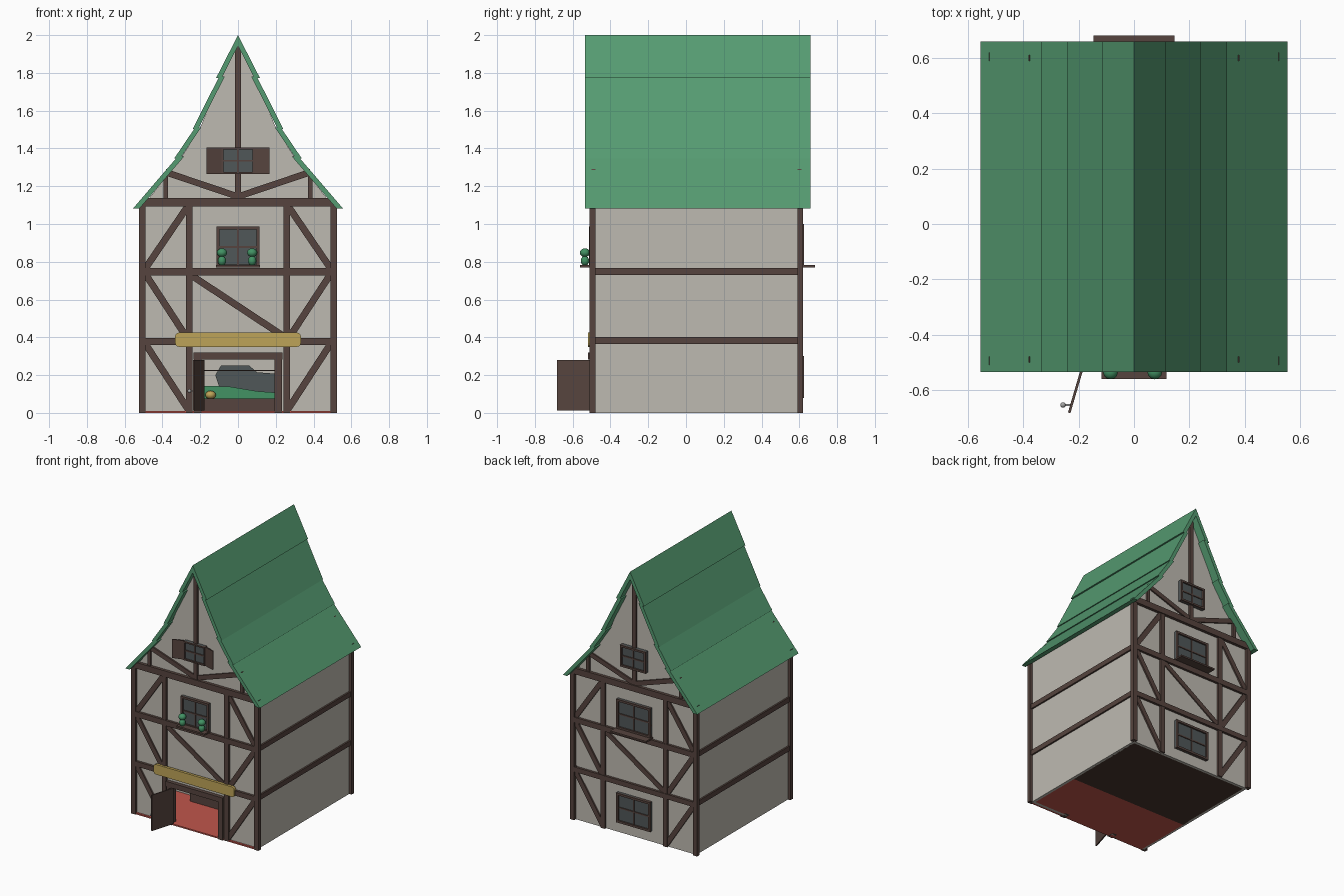
import bpy, bmesh, math
from mathutils import Vector

if "Cube" in bpy.data.objects:
    bpy.data.objects.remove(bpy.data.objects["Cube"])


def material(name, srgb):
    m = bpy.data.materials.new(name)
    lin = [((c / 255 + 0.055) / 1.055) ** 2.4 for c in srgb]
    m.diffuse_color = (*lin, 1)
    m.use_nodes = True
    m.node_tree.nodes["Principled BSDF"].inputs["Base Color"].default_value = m.diffuse_color
    return m


PLASTER = material("plaster", (190, 186, 177))
TIMBER = material("timber brown", (86, 68, 62))
ROOF = material("roof green", (85, 155, 113))
SLATE = material("slate grey", (80, 87, 88))
GOLD = material("sign gold", (190, 164, 88))
RED = material("carpet red", (192, 86, 76))
LEAF = material("leaf green", (66, 146, 100))
METAL = material("metal grey", (165, 165, 165))
FLOOR = material("floor brown", (72, 54, 44))


def finish(name, bm, mat):
    bmesh.ops.recalc_face_normals(bm, faces=bm.faces)
    me = bpy.data.meshes.new(name)
    bm.to_mesh(me)
    bm.free()
    me.materials.append(mat)
    ob = bpy.data.objects.new(name, me)
    bpy.context.collection.objects.link(ob)
    return ob


def prism(name, pts, lo, hi, mat, axis="Y"):
    """Extrude an xz outline along y, or an xy outline along z."""
    bm = bmesh.new()
    ends = []
    for d in (lo, hi):
        ends.append([bm.verts.new((a, d, b) if axis == "Y" else (a, b, d)) for a, b in pts])
    bm.faces.new(ends[0])
    bm.faces.new(ends[1])
    n = len(pts)
    for i in range(n):
        j = (i + 1) % n
        bm.faces.new((ends[0][i], ends[0][j], ends[1][j], ends[1][i]))
    return finish(name, bm, mat)


def box(name, x0, x1, y0, y1, z0, z1, mat):
    return prism(name, [(x0, z0), (x1, z0), (x1, z1), (x0, z1)], y0, y1, mat)


def ball(name, loc, r, mat, sz=1.0):
    bm = bmesh.new()
    bmesh.ops.create_uvsphere(bm, u_segments=12, v_segments=8, radius=r)
    for v in bm.verts:
        v.co = Vector((v.co.x, v.co.y, v.co.z * sz)) + Vector(loc)
    ob = finish(name, bm, mat)
    for p in ob.data.polygons:
        p.use_smooth = True
    return ob


# Facades: s = 1 is the front, s = -1 the back turned by 180 degrees
FACE = {1: -0.49, -1: 0.60}


def facade_box(name, s, x0, x1, z0, z1, out, mat, inn=0.01):
    f = FACE[s]
    a, b = sorted((f - s * out, f + s * inn))
    return box(name, *sorted((s * x0, s * x1)), a, b, z0, z1, mat)


def beam(name, s, p, q, w, out):
    p, q = Vector((s * p[0], p[1])), Vector((s * q[0], q[1]))
    d = (q - p).normalized()
    n = Vector((-d.y, d.x)) * w / 2
    a, b = sorted((FACE[s] - s * out, FACE[s] + s * 0.01))
    return prism(name, [p + n, q + n, q - n, p - n], a, b, TIMBER)


def window(name, s, hw, z0, z1, base, fr=0.016):
    zc = (z0 + z1) / 2
    facade_box(name + "_glass", s, -hw, hw, z0, z1, base, SLATE)
    for x in (-1, 1):
        facade_box(name + "_frame_side", s, *sorted((x * hw, x * (hw - fr))), z0, z1, base + .012, TIMBER)
    for a in (z0, z1 - fr):
        facade_box(name + "_frame_rail", s, -hw, hw, a, a + fr, base + .012, TIMBER)
    facade_box(name + "_mullion", s, -.005, .005, z0, z1, base + .006, TIMBER)
    facade_box(name + "_crossbar", s, -hw, hw, zc - .005, zc + .005, base + .006, TIMBER)


# Plaster walls
gable = [(.5, 1.1), (.305, 1.345), (.205, 1.5), (.09, 1.77), (0, 1.945),
         (-.09, 1.77), (-.205, 1.5), (-.305, 1.345), (-.5, 1.1)]
prism("back_wall", [(-.5, 0), (.5, 0)] + gable, .58, .60, PLASTER)
prism("front_wall", [(-.5, 0), (-.195, 0), (-.195, .29), (.195, .29), (.195, 0), (.5, 0)] + gable,
      -.49, -.47, PLASTER)
for s in (-1, 1):
    box("side_wall", *sorted((s * .485, s * .505)), -.49, .60, 0, 1.11, PLASTER)
    for z in (.365, .73):
        box("side_beam", *sorted((s * .48, s * .517)), -.49, .61, z, z + .037, TIMBER)

# Timber framing on both gable ends
for s in (1, -1):
    for m in (-1, 1):
        facade_box("corner_post", s, *sorted((m * .49, m * .525)), 0, 1.12, .02, TIMBER)
        facade_box("inner_post", s, *sorted((m * .24, m * .275)), 0, 1.10, .015, TIMBER)
        beam("upper_brace", s, (m * .49, .765), (m * .262, 1.10), .036, .011)
        beam("middle_brace", s, (m * .49, .735), (m * .262, .385), .036, .011)
        beam("lower_brace", s, (m * .49, .365), (m * .262, .015), .036, .011)
        facade_box("gable_stud", s, *sorted((m * .37, m * .395)), 1.13, 1.265, .013, TIMBER)
        beam("gable_brace", s, (m * .385, 1.275), (0, 1.145), .034, .011)
    beam("centre_brace", s, (-.25, .73), (.25, .40), .036, .009)
    facade_box("top_beam", s, -.5, .5, 1.092, 1.138, .022, TIMBER)
    facade_box("middle_beam", s, -.5, .5, .728, .768, .018, TIMBER)
    facade_box("lower_beam", s, -.5, .5, .36, .397, .018, TIMBER)
    facade_box("king_post", s, -.016, .016, 1.13, 1.935, .014, TIMBER)

# Windows with sills and open attic shutters
window("front_window", 1, .115, .77, .987, .012)
window("attic_window", 1, .088, 1.265, 1.405, .018, .01)
window("back_window", -1, .14, .78, 1.0, .012)
window("back_ground_window", -1, .14, .08, .30, .012)
window("back_attic_window", -1, .105, 1.255, 1.415, .018, .014)
box("front_sill", -.117, .117, -.56, -.49, .77, .782, TIMBER)
box("back_sill", -.147, .147, .60, .682, .77, .782, TIMBER)
for m in (-1, 1):
    prism("attic_shutter", [(m * .085, -.512), (m * .168, -.536), (m * .168, -.528), (m * .085, -.502)],
          1.265, 1.405, TIMBER, "Z")

# Potted shrubs on the front sill
for x in (-.085, .075):
    ball("shrub_base", (x, -.535, .805), .022, LEAF, 1.2)
    ball("shrub_top", (x, -.535, .848), .027, LEAF, .85)

# Roof: four overlapping courses per slope
courses = [((0, 2.0), (.116, 1.773)), ((.1, 1.78), (.24, 1.503)),
           ((.226, 1.512), (.337, 1.348)), ((.32, 1.357), (.555, 1.083))]
T = .026
for s in (-1, 1):
    for a, b in courses:
        dx, dz = b[0] - a[0], a[1] - b[1]
        h = T * math.hypot(dx, dz) / dz
        inner_a = (0, a[1] - h * dz / dx) if a[0] == 0 else (a[0] - h, a[1])
        outline = [a, b, (b[0] - h, b[1]), inner_a]
        prism("roof_course", [(s * x, z) for x, z in outline], -.535, .66, ROOF)

# Doorway frame and open door
for m in (-1, 1):
    box("door_jamb", *sorted((m * .192, m * .232)), -.512, -.455, 0, .29, TIMBER)
box("door_lintel", -.235, .235, -.518, -.455, .282, .32, TIMBER)
prism("door", [(-.187, -.505), (-.239, -.682), (-.230, -.684), (-.178, -.507)], .013, .28, TIMBER, "Z")
box("knob_stem", -.255, -.23, -.658, -.652, .113, .119, METAL)
ball("door_knob", (-.257, -.655, .116), .010, METAL)

# Rounded sign board
sign = []
for cx, cz, a0 in ((.313, .405, 0), (-.313, .405, 90), (-.313, .37, 180), (.313, .37, 270)):
    for k in range(4):
        t = math.radians(a0 + 30 * k)
        sign.append((cx + .02 * math.cos(t), cz + .02 * math.sin(t)))
prism("sign_board", sign, -.52, -.50, GOLD)

# Shop interior: floors, partition, ceiling, counter and goods
box("shop_floor", -.49, .49, -.505, -.06, 0, .01, RED)
box("back_floor", -.49, .49, -.06, .59, 0, .01, FLOOR)
box("shop_partition", -.49, .49, -.06, -.045, .01, .33, PLASTER)
box("shop_ceiling", -.49, .49, -.475, -.045, .32, .335, FLOOR)
box("counter", -.3, .3, -.14, -.062, .01, .075, TIMBER)
box("shelf", -.3, .3, -.10, -.062, .222, .228, TIMBER)
prism("stacked_goods", [(-.3, .075), (.3, .075), (.3, .2), (.1, .215), (.06, .25), (-.09, .25),
                        (-.12, .2), (-.1, .14), (-.3, .14)], -.08, -.072, SLATE)
prism("green_goods", [(-.3, .075), (.3, .075), (.3, .1), (.1, .115), (-.05, .14), (-.3, .145)],
      -.10, -.092, LEAF)
ball("golden_fruit", (-.145, -.12, .095), .028, GOLD, .8)
